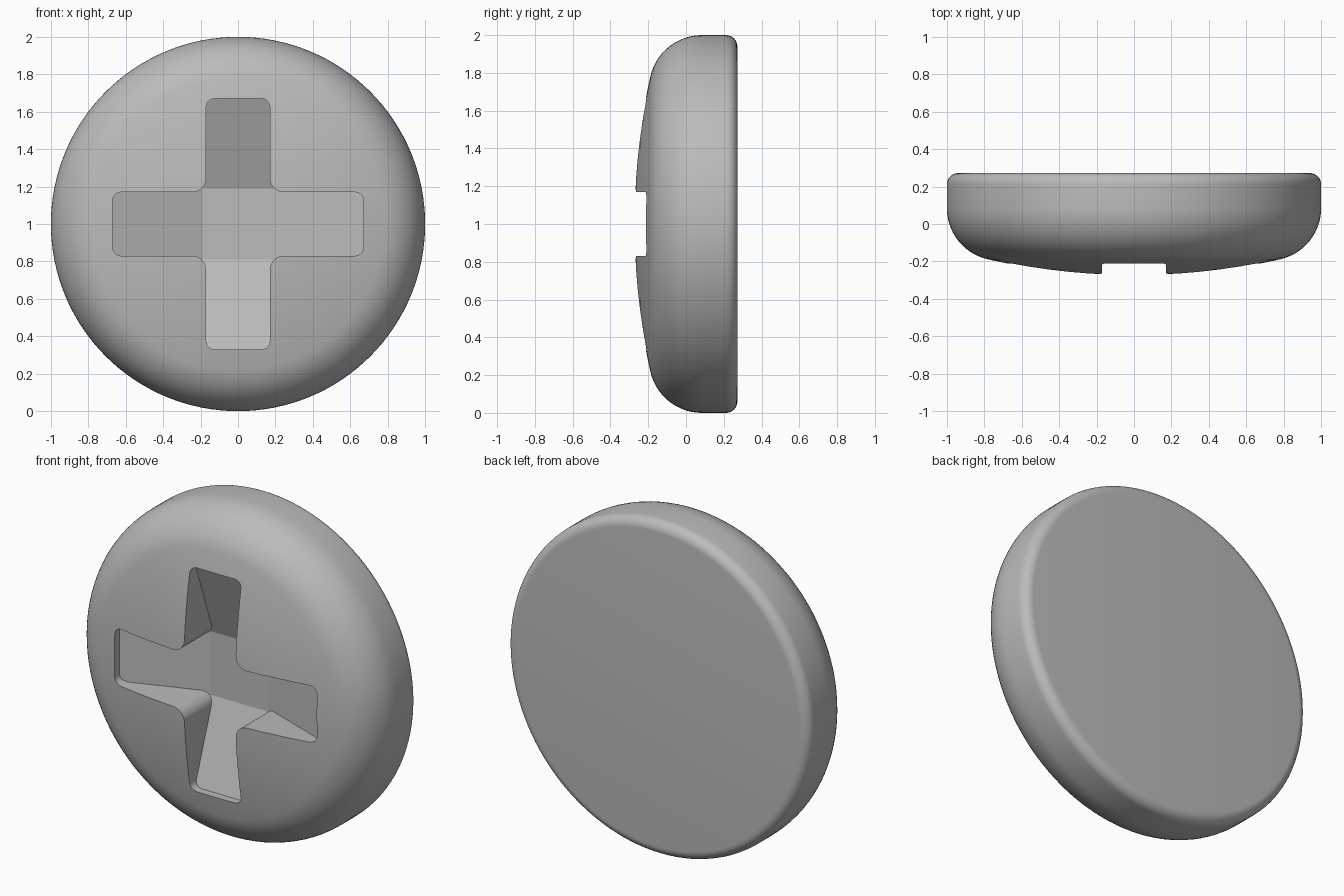
import bpy, bmesh, math
from mathutils import Vector, Matrix

if "Cube" in bpy.data.objects:
    bpy.data.objects.remove(bpy.data.objects["Cube"])

STEPS = 128
CENTRE_Z = 1.0


def make_object(name, bm):
    bmesh.ops.remove_doubles(bm, verts=bm.verts, dist=1e-5)
    bmesh.ops.recalc_face_normals(bm, faces=bm.faces)
    mesh = bpy.data.meshes.new(name)
    bm.to_mesh(mesh)
    bm.free()
    obj = bpy.data.objects.new(name, mesh)
    bpy.context.collection.objects.link(obj)
    obj.location.z = CENTRE_Z
    return obj


def arc(cx, cy, radius, start, end, n):
    """Points on an arc, angles in degrees."""
    angles = [math.radians(start + (end - start) * i / n) for i in range(n + 1)]
    return [(cx + radius * math.cos(a), cy + radius * math.sin(a)) for a in angles]


def apply_boolean(target, cutter, operation):
    mod = target.modifiers.new("boolean", 'BOOLEAN')
    mod.object, mod.operation, mod.solver = cutter, operation, 'EXACT'
    bpy.context.view_layer.objects.active = target
    bpy.ops.object.modifier_apply(modifier=mod.name)
    bpy.data.objects.remove(cutter)


# Head profile (radius, y): shallow dome, rounded shoulder, straight rim, small back fillet
front, back = -0.277, 0.272
dome_r, shoulder_r, back_r = 3.5, 0.28, 0.06
dome_y = front + dome_r
shoulder_x = 1 - shoulder_r
shoulder_y = dome_y - math.sqrt((dome_r - shoulder_r) ** 2 - shoulder_x ** 2)
tilt = math.degrees(math.asin(shoulder_x / (dome_r - shoulder_r)))
profile = arc(0, dome_y, dome_r, -90, -90 + tilt, 8)
profile += arc(shoulder_x, shoulder_y, shoulder_r, -90 + tilt, 0, 14)[1:]
profile += arc(1 - back_r, back - back_r, back_r, 0, 90, 8)
profile.append((0, back))

bm = bmesh.new()
verts = [bm.verts.new((r, y, 0)) for r, y in profile]
edges = [bm.edges.new(pair) for pair in zip(verts, verts[1:])]
bmesh.ops.spin(bm, geom=verts + edges, cent=(0, 0, 0), axis=(0, 1, 0),
               angle=math.tau, steps=STEPS, use_duplicate=False)
head = make_object("screw_head", bm)

# Cross outline: one arm repeated four times, with rounded tips and inner corners
half, reach, tip_r, inner_r = 0.17, 0.67, 0.045, 0.075
arm = arc(reach - tip_r, -half + tip_r, tip_r, -90, 0, 6)
arm += arc(reach - tip_r, half - tip_r, tip_r, 0, 90, 6)
arm += arc(half + inner_r, half + inner_r, inner_r, 270, 180, 8)
bm = bmesh.new()
outline = []
for quarter in range(4):
    turn = Matrix.Rotation(quarter * math.pi / 2, 3, 'Y')
    outline += [bm.verts.new(turn @ Vector((x, -0.6, -z))) for x, z in arm]
face = bm.faces.new(outline)
extruded = bmesh.ops.extrude_face_region(bm, geom=[face])
bmesh.ops.translate(bm, vec=(0, 0.9, 0),
                    verts=[v for v in extruded["geom"] if isinstance(v, bmesh.types.BMVert)])
recess = make_object("cross_recess", bm)

# Recess floor: flat square centre with four planes sloping up to the arm tips
floor_size, floor_y, tip_y = 0.19, 0.01, -0.165
slope = (reach - floor_size) / (floor_y - tip_y)
depth = 0.5
wide = floor_size + slope * depth
bm = bmesh.new()
bmesh.ops.create_cone(bm, cap_ends=True, segments=4, radius1=wide * math.sqrt(2),
                      radius2=floor_size * math.sqrt(2), depth=depth)
square = Matrix.Rotation(math.pi / 4, 4, 'Z')
if abs(abs(bm.verts[:][0].co.x) - abs(bm.verts[:][0].co.y)) > 0.01:
    bmesh.ops.transform(bm, matrix=square, verts=bm.verts)
bmesh.ops.transform(bm, verts=bm.verts,
                    matrix=Matrix.Translation((0, floor_y - depth / 2, 0))
                    @ Matrix.Rotation(-math.pi / 2, 4, 'X'))
floor = make_object("recess_floor", bm)

apply_boolean(recess, floor, 'INTERSECT')
apply_boolean(head, recess, 'DIFFERENCE')

# Plain grey metal
grey = bpy.data.materials.new("grey_metal")
grey.use_nodes = True
colour = (0.5, 0.5, 0.5, 1)
grey.diffuse_color = colour
grey.node_tree.nodes["Principled BSDF"].inputs["Base Color"].default_value = colour
head.data.materials.clear()
head.data.materials.append(grey)

# Smooth dome, crisp recess edges
bpy.ops.object.select_all(action='DESELECT')
head.select_set(True)
bpy.context.view_layer.objects.active = head
bpy.ops.object.shade_smooth_by_angle(angle=math.radians(16))
